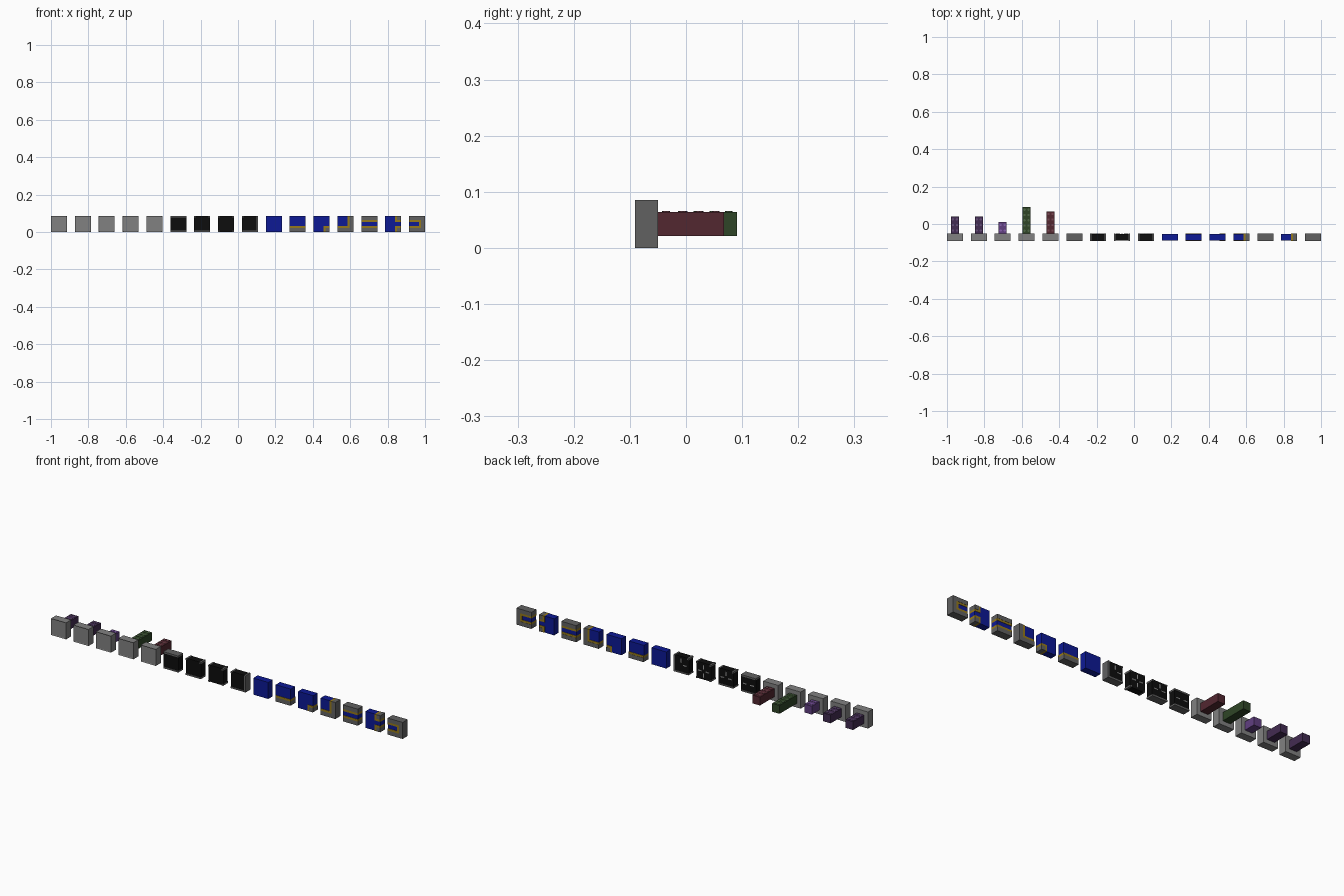
import bpy, bmesh
from mathutils import Matrix, Vector

if "Cube" in bpy.data.objects:
    bpy.data.objects.remove(bpy.data.objects["Cube"])

U = 2 / 23.5                 # tile size; tiles are spaced 1.5 tiles apart
P = U / 16                   # sixteenth of a tile
Y0, Y1 = -0.0905, -0.0500    # tile front and back


def material(name, rgb):
    m = bpy.data.materials.new(name)
    m.diffuse_color = (*rgb, 1)
    m.use_nodes = True
    m.node_tree.nodes["Principled BSDF"].inputs["Base Color"].default_value = m.diffuse_color
    return m


STONE = material("stone", (0.22, 0.22, 0.22))
DARK = material("dark_stone", (0.12, 0.12, 0.12))
BLACK = material("black", (0.004, 0.004, 0.004))
BLUE = material("blue", (0.004, 0.01, 0.30))
GOLD = material("gold", (0.30, 0.19, 0.01))
PALE = material("pale_line", (0.35, 0.35, 0.35))


def add_box(bm, lo, hi):
    lo, hi = Vector(lo), Vector(hi)
    mat = Matrix.Translation((lo + hi) / 2) @ Matrix.Diagonal((*(hi - lo), 1))
    bmesh.ops.create_cube(bm, size=1, matrix=mat)


def finish(name, bm, mat):
    me = bpy.data.meshes.new(name)
    bm.to_mesh(me)
    bm.free()
    me.materials.append(mat)
    ob = bpy.data.objects.new(name, me)
    bpy.context.collection.objects.link(ob)
    return ob


def left(i):
    return -1 + i * 1.5 * U


def slabs(name, i, rects, y0, y1, mat):
    """Boxes given as (x0, z0, x1, z1) in sixteenths of tile i."""
    bm = bmesh.new()
    for x0, z0, x1, z1 in rects:
        add_box(bm, (left(i) + x0 * P, y0, z0 * P), (left(i) + x1 * P, y1, z1 * P))
    return finish(name, bm, mat)


# Stone tiles with a studded bar projecting from the back
PURPLE = (0.055, 0.025, 0.085)
BARS = [(3, 0.090, PURPLE), (3, 0.090, PURPLE), (2, 0.061, (0.12, 0.05, 0.22)),
        (5, 0.1405, (0.028, 0.06, 0.02)), (4, 0.118, (0.085, 0.02, 0.03))]
for i, (rows, length, rgb) in enumerate(BARS):
    tile = slabs(f"bar_tile_{i+1}", i, [(0, 0, 16, 16)], Y0, Y1, STONE)
    bm = bmesh.new()
    bm.from_mesh(tile.data)
    front = [f for f in bm.faces if f.normal.y < -0.9]
    bmesh.ops.inset_region(bm, faces=front, thickness=P)
    bmesh.ops.translate(bm, verts=front[0].verts, vec=(0, 0.002, 0))
    bm.to_mesh(tile.data)
    bm.free()
    mat = material(f"bar_colour_{i+1}", rgb)
    slabs(f"bar_{i+1}", i, [(4, 4, 12, 12)], Y1, Y1 + length, mat)
    bm = bmesh.new()
    for r in range(rows):
        for x in (6, 10):
            pos = (left(i) + x * P, Y1 + length * (r + 0.5) / rows, 12 * P + 0.0008)
            bmesh.ops.create_cone(bm, cap_ends=True, segments=8, radius1=0.0065,
                                  radius2=0.0065, depth=0.0024,
                                  matrix=Matrix.Translation(pos))
    pale = material(f"stud_colour_{i+1}", [c * 1.8 + 0.03 for c in rgb])
    finish(f"bar_studs_{i+1}", bm, pale)

# Channel tiles: a black path open on some sides, framed in stone
B = 1.5
T = 16 - B
CORNERS = [(0, 0, B, B), (T, 0, 16, B), (0, T, B, 16), (T, T, 16, 16)]
EDGES = {"L": (0, B, B, T), "R": (T, B, 16, T), "D": (B, 0, T, B), "U": (B, T, T, 16)}
MARKS = {"L": (2, 7.5, 6, 8.5), "R": (10, 7.5, 14, 8.5),
         "D": (7.5, 2, 8.5, 6), "U": (7.5, 10, 8.5, 14)}
for i, opens in enumerate(["LR", "LRU", "LRUD", "LU"], 5):
    frame = CORNERS + [r for k, r in EDGES.items() if k not in opens]
    slabs(f"channel_frame_{i-4}", i, frame, Y0, Y1, DARK)
    path = [(B, B, T, T)] + [EDGES[k] for k in opens]
    slabs(f"channel_path_{i-4}", i, path, Y0 + 0.003, Y1 - 0.003, BLACK)
    slabs(f"channel_marks_{i-4}", i, [MARKS[k] for k in opens],
          Y1 - 0.003, Y1 - 0.001, PALE)

# Inlay tiles: blue field, gold trim, stone border (blue, gold, stone rectangles)
INLAYS = [
    # full field
    ([(0, 0, 16, 16)], [], []),
    # lower edge
    ([(0, 6, 16, 16)], [(0, 4, 16, 6)], [(0, 0, 16, 4)]),
    # one small corner
    ([(0, 6, 16, 16), (0, 0, 10, 6)], [(10, 4, 16, 6), (10, 0, 12, 4)], [(12, 0, 16, 4)]),
    # right and lower edges
    ([(0, 6, 10, 16)], [(0, 4, 12, 6), (10, 6, 12, 16)], [(0, 0, 16, 4), (12, 4, 16, 16)]),
    # straight band
    ([(0, 6, 16, 10)], [(0, 4, 16, 6), (0, 10, 16, 12)], [(0, 0, 16, 4), (0, 12, 16, 16)]),
    # two corners on the right
    ([(0, 0, 10, 16), (10, 6, 16, 10)],
     [(10, 4, 16, 6), (10, 0, 12, 4), (10, 10, 16, 12), (10, 12, 12, 16)],
     [(12, 0, 16, 4), (12, 12, 16, 16)]),
    # band end
    ([(0, 6, 10, 10)], [(0, 4, 12, 6), (0, 10, 12, 12), (10, 6, 12, 10)],
     [(0, 0, 16, 4), (0, 12, 16, 16), (12, 4, 16, 12)]),
]
for n, (blue, gold, stone) in enumerate(INLAYS):
    i = n + 9
    slabs(f"inlay_field_{n+1}", i, blue, Y0 + 0.002, Y1 - 0.003, BLUE)
    if gold:
        slabs(f"inlay_trim_{n+1}", i, gold, Y0, Y1 - 0.001, GOLD)
        slabs(f"inlay_border_{n+1}", i, stone, Y0, Y1, DARK)
